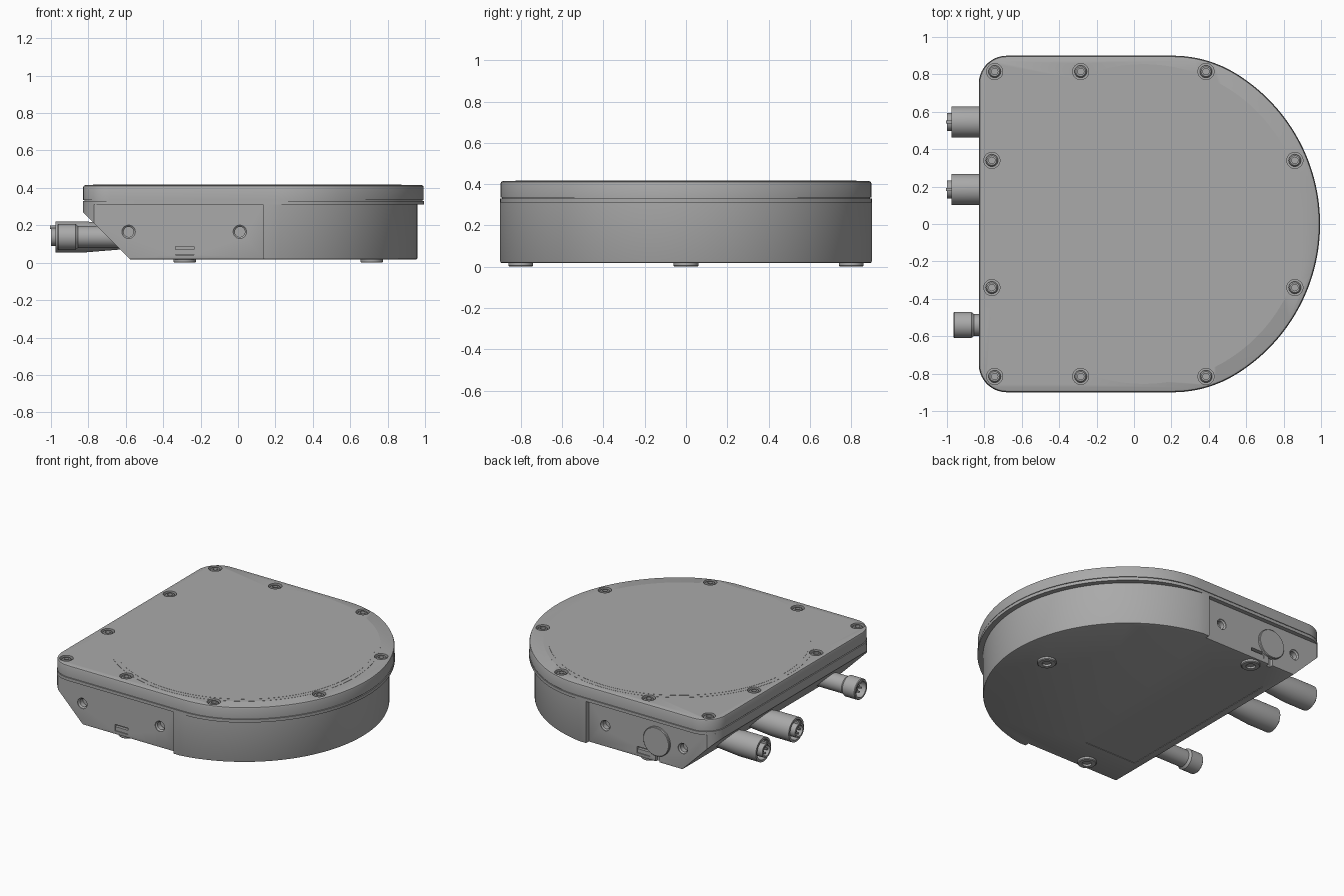
import bpy, bmesh, math
from mathutils import Vector, Matrix

old = bpy.data.objects.get("Cube")
if old:
    bpy.data.objects.remove(old, do_unlink=True)

PARTS = []


def material(name, value):
    m = bpy.data.materials.new(name)
    m.use_nodes = True
    col = (value, value, value, 1)
    m.diffuse_color = col
    m.node_tree.nodes["Principled BSDF"].inputs["Base Color"].default_value = col
    return m


GREY = material("housing grey", 0.4)


def finish(name, bm):
    bmesh.ops.recalc_face_normals(bm, faces=bm.faces)
    me = bpy.data.meshes.new(name)
    bm.to_mesh(me)
    bm.free()
    me.materials.append(GREY)
    ob = bpy.data.objects.new(name, me)
    bpy.context.collection.objects.link(ob)
    PARTS.append(ob)
    return ob


def prism(name, outline, z0, z1, top=0, bottom=0):
    """Extrude a flat outline upward, with optional chamfers on its rims."""
    bm = bmesh.new()
    low = bm.faces.new([bm.verts.new((x, y, z0)) for x, y in outline])
    new = bmesh.ops.extrude_face_region(bm, geom=[low])["geom"]
    bmesh.ops.translate(bm, vec=(0, 0, z1 - z0),
                        verts=[v for v in new if isinstance(v, bmesh.types.BMVert)])
    for z, size in ((z1, top), (z0, bottom)):
        if size:
            rim = [e for e in bm.edges if all(abs(v.co.z - z) < 1e-5 for v in e.verts)]
            bmesh.ops.bevel(bm, geom=rim, offset=size, segments=2, profile=0.5, affect='EDGES')
    return finish(name, bm)


def lathe(name, profile, loc, axis=(0, 0, 1), segs=32):
    """Turn (radius, height) points about an axis and cap both ends."""
    bm = bmesh.new()
    rings = [[bm.verts.new((r * math.cos(2 * math.pi * i / segs),
                            r * math.sin(2 * math.pi * i / segs), h)) for i in range(segs)]
             for r, h in profile]
    for a, b in zip(rings, rings[1:]):
        for i in range(segs):
            j = (i + 1) % segs
            bm.faces.new((a[i], a[j], b[j], b[i]))
    bm.faces.new(rings[0][::-1])
    bm.faces.new(rings[-1])
    turn = Vector(axis).to_track_quat('Z', 'Y').to_matrix().to_4x4()
    bm.transform(Matrix.Translation(loc) @ turn)
    return finish(name, bm)


def box(name, loc, size, tilt=0):
    bm = bmesh.new()
    bmesh.ops.create_cube(bm, size=1, matrix=Matrix.Translation(loc)
                          @ Matrix.Rotation(tilt, 4, 'Y') @ Matrix.Diagonal((*size, 1)))
    return finish(name, bm)


def cut(target, cutters):
    """Subtract the cutters from the target, then discard them."""
    for c in cutters:
        mod = target.modifiers.new("cut", 'BOOLEAN')
        mod.object, mod.operation, mod.solver = c, 'DIFFERENCE', 'EXACT'
    graph = bpy.context.evaluated_depsgraph_get()
    me = bpy.data.meshes.new_from_object(target.evaluated_get(graph))
    target.modifiers.clear()
    target.data = me
    for c in cutters:
        PARTS.remove(c)
        bpy.data.objects.remove(c, do_unlink=True)


def arc(cx, cy, r, a0, a1, n):
    return [(cx + r * math.cos(a0 + (a1 - a0) * i / n),
             cy + r * math.sin(a0 + (a1 - a0) * i / n)) for i in range(n + 1)]


def mirrored(half):
    """Complete an outline whose half runs from +x to -x on the +y side."""
    return half + [(x, -y) for x, y in reversed(half) if abs(y) > 1e-6]


CX, SIDE, LEFT = 0.05, 0.9, -0.83
CORNER = (-0.68, 0.75, 0.15)


def lid_outline(inset=0):
    big, blend = 0.945, 0.65
    by = SIDE - blend
    bx = math.sqrt((big - blend) ** 2 - by ** 2)
    a = math.atan2(by, bx)
    return mirrored(arc(CX, 0, big - inset, 0, a, 28)
                    + arc(CX + bx, by, blend - inset, a, math.pi / 2, 12)[1:]
                    + arc(CORNER[0], CORNER[1], CORNER[2] - inset, math.pi / 2, math.pi, 10))


# Lower housing: round drum with recessed flat side panels
PANEL = 0.87
half = arc(CX, 0, 0.91, 0, math.asin(SIDE / 0.91), 36)
half += [(0.135, SIDE), (0.135, PANEL)]
half += arc(*CORNER, math.pi - math.asin((PANEL - CORNER[1]) / CORNER[2]), math.pi, 8)
housing = prism("lower_housing", mirrored(half), 0.018, 0.312, bottom=0.008)

# Sloped underside on the connector edge, threaded side holes, slots, label recess
d = 0.5 / math.sqrt(2)
cutters = [box("slope_cutter", (-0.7 - d, 0, 0.14 - d), (1, 3, 1), math.radians(45))]
for s in (-1, 1):
    for x in (-0.585, 0.01):
        cutters.append(lathe("hole_cutter", [(0.036, -0.06), (0.036, 0.1)],
                             (x, s * PANEL, 0.165), (0, s, 0)))
    cutters.append(box("slot_cutter", (-0.285, s * PANEL, 0.065), (0.1, 0.06, 0.045)))
cutters.append(box("notch_cutter", (-0.39, PANEL, 0.04), (0.03, 0.05, 0.08)))
cutters.append(box("label_cutter", (-0.33, 0, 0.018), (0.4, 1.25, 0.006)))
cut(housing, cutters)

# Inserts in the side panels
for s, side in ((-1, "front"), (1, "back")):
    for x in (-0.585, 0.01):
        lathe(side + "_threaded_insert",
              [(0.036, -0.05), (0.036, -0.004), (0.027, -0.012), (0.027, -0.045)],
              (x, s * PANEL, 0.165), (0, s, 0))
    box(side + "_slot_tab", (-0.285, s * (PANEL - 0.014), 0.057), (0.1, 0.02, 0.026))
lathe("back_round_cover", [(0.1, -0.01), (0.1, 0.012), (0.096, 0.016)],
      (-0.39, PANEL, 0.165), (0, 1, 0), 48)

# Lid: lower rim, recessed seam and chamfered top
prism("lid_rim", lid_outline(), 0.31, 0.331)
prism("lid_seam", lid_outline(0.008), 0.33, 0.338)
TOP = 0.415
lid = prism("lid_top", lid_outline(0.002), 0.336, TOP, top=0.012)
lathe("lid_outer_ring", [(0.855, -0.01), (0.855, 0.001)], (CX, 0, TOP), segs=96)
lathe("lid_centre_disc", [(0.825, -0.01), (0.825, 0.002)], (CX, 0, TOP), segs=96)

# Countersunk lid screws, mirrored front to back
SPOTS = [(x, s * y) for s in (-1, 1) for x, y in
         ((-0.745, 0.815), (-0.285, 0.815), (0.385, 0.815), (-0.76, 0.34), (0.86, 0.34))]
targets = [lid] + [o for o in PARTS if o.name.startswith(("lid_outer", "lid_centre"))]
for t in targets:
    cut(t, [lathe("screw_cutter", [(0.043, -0.035), (0.043, 0.05)], (x, y, TOP))
            for x, y in SPOTS])
for x, y in SPOTS:
    lathe("lid_screw", [(0.033, -0.04), (0.033, -0.012), (0.026, -0.003),
                        (0.017, -0.003), (0.017, -0.018)], (x, y, TOP), segs=24)

# Feet with a socket in the middle
for x, y in ((0.715, 0), (-0.285, 0.8), (-0.285, -0.8)):
    lathe("foot", [(0.06, -0.01), (0.06, 0.013), (0.055, 0.018), (0.03, 0.018), (0.03, 0.004)],
          (x, y, 0.018), (0, 0, -1))

# Two large connectors and one small one on the left edge of the lid plan
LARGE = [(0.065, 0), (0.083, 0.22), (0.083, 0.375), (0.068, 0.375), (0.068, 0.32),
         (0.048, 0.32), (0.048, 0.4), (0.036, 0.4), (0.036, 0.35)]
SMALL = [(0.058, 0), (0.058, 0.255), (0.07, 0.27), (0.07, 0.36), (0.066, 0.365),
         (0.054, 0.365), (0.054, 0.31)]
for y, profile, depth, name in ((0.545, LARGE, 0.39, "large_connector"),
                                (0.185, LARGE, 0.39, "large_connector"),
                                (-0.54, SMALL, 0.35, "small_connector")):
    lathe(name, profile, (-0.6, y, 0.138), (-1, 0, 0), 40)
    for py, pz in arc(y, 0.138, 0.021, 0, 1.5 * math.pi, 3):
        lathe("connector_pin", [(0.007, 0.3), (0.007, depth)], (-0.6, py, pz), (-1, 0, 0), 10)
    box("connector_key", (-0.59 - depth, y, 0.138 + 0.052), (0.05, 0.016, 0.02))

# Smooth curved surfaces while keeping machined edges crisp
bpy.ops.object.select_all(action='DESELECT')
for ob in PARTS:
    ob.select_set(True)
bpy.context.view_layer.objects.active = housing
bpy.ops.object.shade_smooth_by_angle(angle=math.radians(30))
